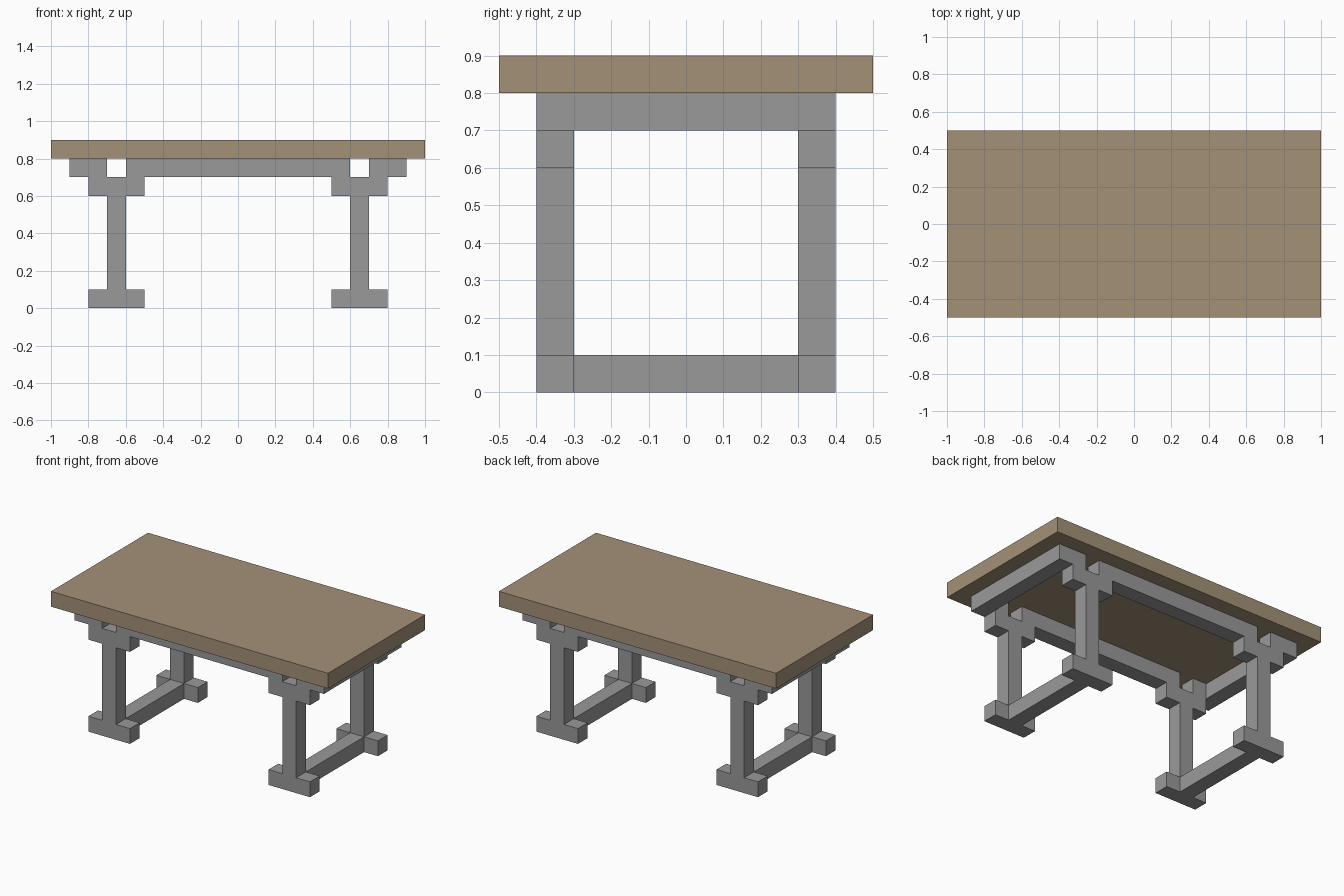
import bpy

cube = bpy.data.objects.get("Cube")
if cube:
    bpy.data.objects.remove(cube, do_unlink=True)


def material(name, rgb):
    mat = bpy.data.materials.new(name)
    mat.use_nodes = True
    colour = (*rgb, 1)
    mat.diffuse_color = colour
    mat.node_tree.nodes["Principled BSDF"].inputs["Base Color"].default_value = colour
    return mat


wood = material("tan wood", (0.37, 0.285, 0.19))
stone = material("grey stone", (0.32, 0.32, 0.32))


def box(name, x, y, z, mat):
    """Axis-aligned box from (min, max) pairs."""
    bpy.ops.mesh.primitive_cube_add(size=1)
    obj = bpy.context.object
    obj.name = name
    spans = [sorted(s) for s in (x, y, z)]
    for v in obj.data.vertices:
        v.co = [hi if c > 0 else lo for c, (lo, hi) in zip(v.co, spans)]
    obj.data.materials.append(mat)
    return obj


# Table top
box("table_top", (-1, 1), (-0.5, 0.5), (0.8, 0.9), wood)

# Long rails under the top
for sy, depth in ((-1, "front"), (1, "back")):
    y = (0.3 * sy, 0.4 * sy)
    box(f"{depth}_rail", (-0.6, 0.6), y, (0.7, 0.8), stone)

    # Legs with their feet, brackets and rail stubs
    for sx, side in ((-1, "right"), (1, "left")):
        name = f"{depth}_{side}"
        box(f"{name}_foot", (0.5 * sx, 0.8 * sx), y, (0, 0.1), stone)
        box(f"{name}_leg", (0.6 * sx, 0.7 * sx), y, (0.1, 0.6), stone)
        box(f"{name}_bracket", (0.5 * sx, 0.8 * sx), y, (0.6, 0.7), stone)
        box(f"{name}_stub", (0.7 * sx, 0.8 * sx), y, (0.7, 0.8), stone)

# End rails and floor stretchers
for sx, side in ((-1, "right"), (1, "left")):
    box(f"{side}_end_rail", (0.8 * sx, 0.9 * sx), (-0.4, 0.4), (0.7, 0.8), stone)
    box(f"{side}_stretcher", (0.6 * sx, 0.7 * sx), (-0.3, 0.3), (0, 0.1), stone)
